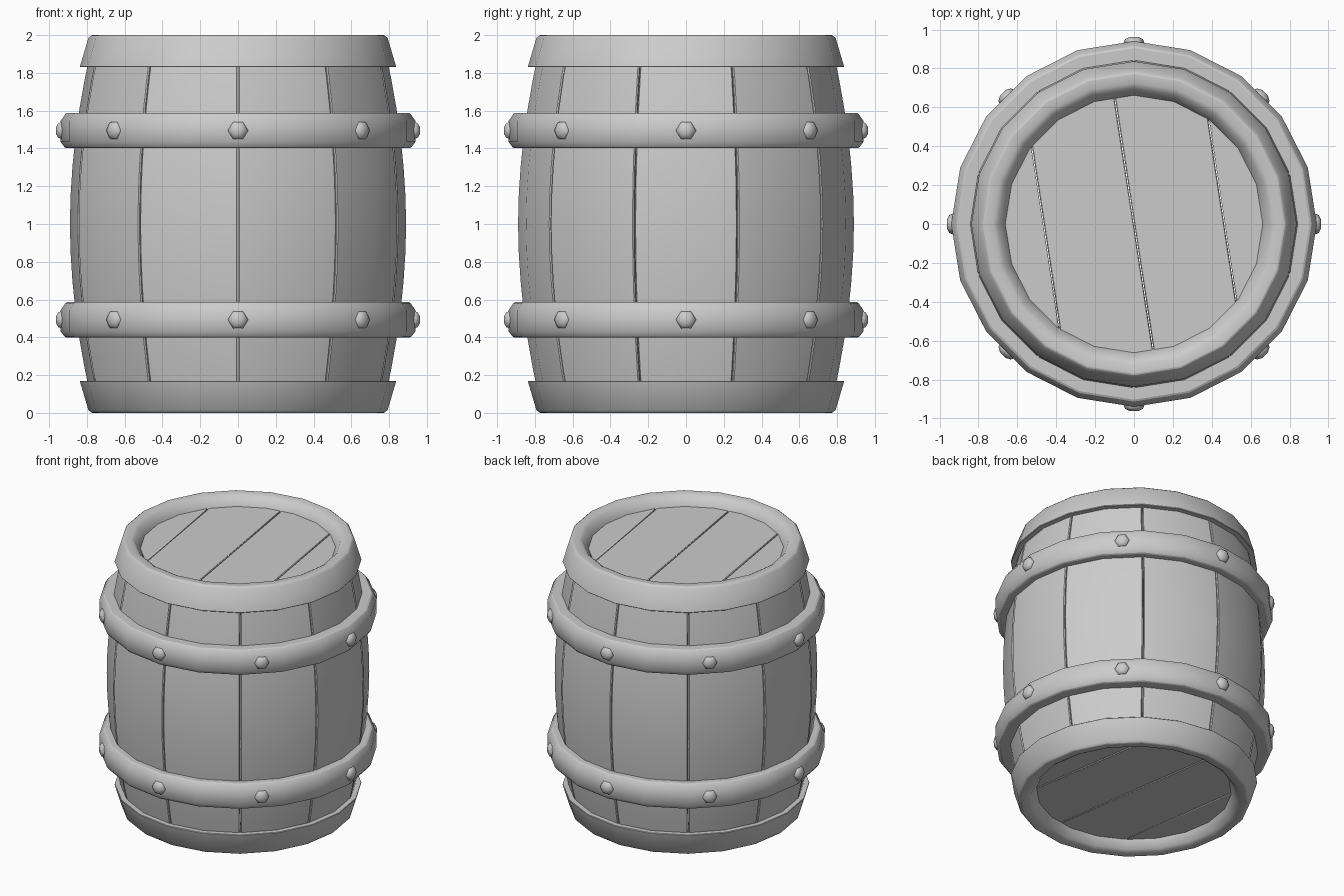
import bpy, bmesh, math
from mathutils import Matrix, Vector

if "Cube" in bpy.data.objects:
    bpy.data.objects.remove(bpy.data.objects["Cube"])

SIDES = 20
STEP = 2 * math.pi / SIDES


def finish(name, bm, bevel=0.0, angle=32):
    bmesh.ops.recalc_face_normals(bm, faces=bm.faces)
    mesh = bpy.data.meshes.new(name)
    bm.to_mesh(mesh)
    bm.free()
    ob = bpy.data.objects.new(name, mesh)
    bpy.context.collection.objects.link(ob)
    if bevel:
        mod = ob.modifiers.new("bevel", 'BEVEL')
        mod.width = bevel
        mod.segments = 1
        mod.limit_method = 'ANGLE'
        mod.angle_limit = math.radians(40)
    bpy.ops.object.select_all(action='DESELECT')
    ob.select_set(True)
    bpy.context.view_layer.objects.active = ob
    bpy.ops.object.shade_smooth_by_angle(angle=math.radians(angle))
    return ob


def ring(name, profile, bevel):
    """Closed (radius, z) profile swept round the z axis."""
    bm = bmesh.new()
    rows = [[bm.verts.new((r * math.cos(i * STEP), r * math.sin(i * STEP), z))
             for r, z in profile] for i in range(SIDES)]
    n = len(profile)
    for i in range(SIDES):
        a, b = rows[i], rows[(i + 1) % SIDES]
        for j in range(n):
            k = (j + 1) % n
            bm.faces.new((a[j], b[j], b[k], a[k]))
    return finish(name, bm, bevel, 40)


# Staves: ten bulging planks, each two facets wide
def stave_radius(z):
    return 0.89 - 0.13 * abs(z - 1) ** 1.9


heights = [0.08 + 1.84 * i / 12 for i in range(13)]
gap = 0.003
for s in range(10):
    bm = bmesh.new()
    mid = s * 2 * STEP
    angles = (mid - STEP + gap, mid, mid + STEP - gap)
    loops = []
    for z in heights:
        r = stave_radius(z)
        pts = [(r, a) for a in angles] + [(r - 0.07, a) for a in reversed(angles)]
        loops.append([bm.verts.new((q * math.cos(a), q * math.sin(a), z)) for q, a in pts])
    for a, b in zip(loops, loops[1:]):
        for j in range(6):
            k = (j + 1) % 6
            bm.faces.new((a[j], a[k], b[k], b[j]))
    bm.faces.new(loops[0])
    bm.faces.new(loops[-1])
    finish(f"stave_{s + 1}", bm, 0.006)

# End rims: flared outside, sloping inwards to the recessed heads
rim = [(0.74, 1.83), (0.838, 1.83), (0.792, 1.985), (0.775, 2.0),
       (0.725, 2.0), (0.70, 1.985), (0.655, 1.92), (0.655, 1.88)]
ring("top_rim", rim, 0.004)
ring("bottom_rim", [(r, 2 - z) for r, z in rim], 0.004)

# Hoops with chamfered edges
for name, z in (("upper_hoop", 1.495), ("lower_hoop", 0.493)):
    ring(name, [(0.82, z - 0.093), (0.915, z - 0.093), (0.94, z - 0.06),
                (0.94, z + 0.05), (0.91, z + 0.093), (0.82, z + 0.093)], 0.006)

# Heads: round boards cut into four planks
for name, z in (("top_head", 1.905), ("bottom_head", 0.095)):
    cuts = (-0.9, -0.46, 0.0, 0.46, 0.9)
    for p, (lo, hi) in enumerate(zip(cuts, cuts[1:])):
        bm = bmesh.new()
        bmesh.ops.create_cone(bm, cap_ends=True, segments=SIDES, radius1=0.69,
                              radius2=0.69, depth=0.05)
        turn = Matrix.Rotation(math.radians(8.7), 3, 'Z')
        for pos, sign in ((lo + 0.002, -1), (hi - 0.002, 1)):
            normal = turn @ Vector((sign, 0, 0))
            geom = bm.verts[:] + bm.edges[:] + bm.faces[:]
            bmesh.ops.bisect_plane(bm, geom=geom, plane_co=normal * pos * sign,
                                   plane_no=normal, clear_outer=True)
            bmesh.ops.holes_fill(bm, edges=[e for e in bm.edges if e.is_boundary])
        bmesh.ops.translate(bm, verts=bm.verts, vec=(0, 0, z))
        finish(f"{name}_plank_{p + 1}", bm, 0.004)

# Rivets: hexagonal domes, eight on each hoop
dome = [(0.040, 0.90), (0.054, 0.932), (0.045, 0.951), (0.022, 0.963)]
for name, z in (("upper_rivet", 1.495), ("lower_rivet", 0.493)):
    for s in range(8):
        a = s * math.pi / 4
        inset = 0.010 if s % 2 else 0.0
        bm = bmesh.new()
        rows = [[bm.verts.new((d - inset, r * math.cos(k * math.pi / 3),
                               r * math.sin(k * math.pi / 3))) for k in range(6)]
                for r, d in dome]
        for u, v in zip(rows, rows[1:]):
            for k in range(6):
                m = (k + 1) % 6
                bm.faces.new((u[k], u[m], v[m], v[k]))
        bm.faces.new(rows[0])
        bm.faces.new(rows[-1])
        bm.transform(Matrix.Translation((0, 0, z)) @ Matrix.Rotation(a, 4, 'Z'))
        finish(f"{name}_{s + 1}", bm, 0, 60)
